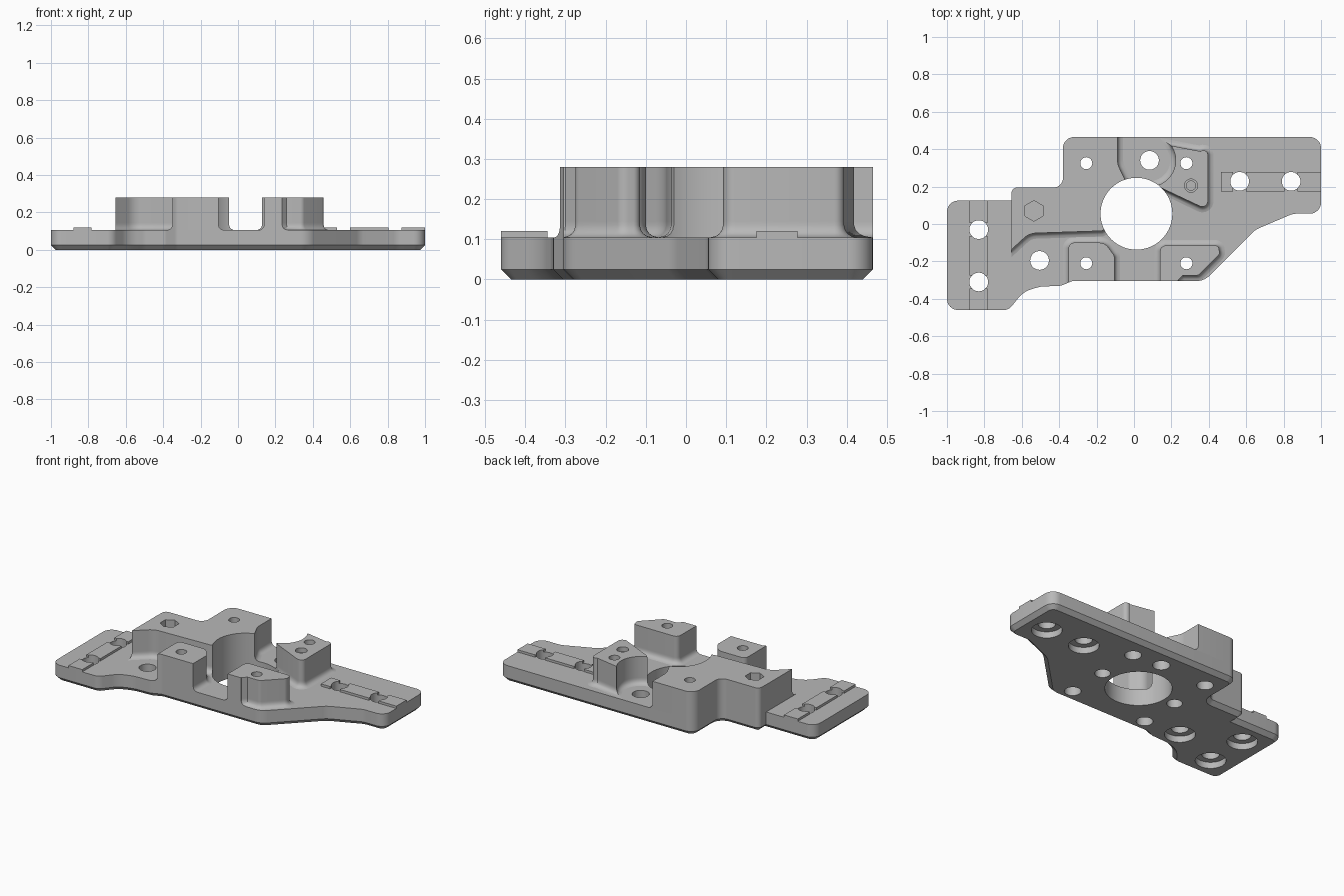
import bpy, bmesh, math
from mathutils import Vector

if "Cube" in bpy.data.objects:
    bpy.data.objects.remove(bpy.data.objects["Cube"], do_unlink=True)

PLATE_TOP, BOSS_TOP, RAIL_TOP = 0.105, 0.28, 0.12

metal = bpy.data.materials.new("plain_grey")
metal.use_nodes = True
GREY = (0.48, 0.48, 0.48, 1)
metal.diffuse_color = GREY
metal.node_tree.nodes["Principled BSDF"].inputs["Base Color"].default_value = GREY


def rounded(corners, steps=8):
    """Turn (x, y, radius) corners into an outline with arcs."""
    out = []
    for i, (x, y, r) in enumerate(corners):
        p = Vector((x, y))
        if r == 0:
            out.append(p)
            continue
        a = (Vector(corners[i - 1][:2]) - p).normalized()
        b = (Vector(corners[(i + 1) % len(corners)][:2]) - p).normalized()
        half = a.angle(b) / 2
        centre = p + (a + b).normalized() * r / math.sin(half)
        t = r / math.tan(half)
        va, vb = p + a * t - centre, p + b * t - centre
        start = math.atan2(va.y, va.x)
        sweep = math.atan2(va.x * vb.y - va.y * vb.x, va.dot(vb))
        for k in range(steps + 1):
            ang = start + sweep * k / steps
            out.append(centre + Vector((math.cos(ang), math.sin(ang))) * r)
    return out


def arc(x, y, r, start, end, n):
    angles = [math.radians(start + (end - start) * k / n) for k in range(n + 1)]
    return [Vector((x + r * math.cos(a), y + r * math.sin(a))) for a in angles]


def grow(outline, d):
    """Offset a counter-clockwise outline outwards by d."""
    out = []
    for i, p in enumerate(outline):
        e1 = (p - outline[i - 1]).normalized()
        e2 = (outline[(i + 1) % len(outline)] - p).normalized()
        n1, n2 = Vector((e1.y, -e1.x)), Vector((e2.y, -e2.x))
        out.append(p + (n1 + n2) * d / max(1 + n1.dot(n2), 0.3))
    return out


def add_prism(bm, outline, layers):
    """Stack copies of the outline at (height, offset) layers."""
    rings = [[bm.verts.new((p.x, p.y, z)) for p in grow(outline, d)] for z, d in layers]
    n = len(outline)
    for low, high in zip(rings, rings[1:]):
        for i in range(n):
            j = (i + 1) % n
            bm.faces.new((low[i], low[j], high[j], high[i]))
    bm.faces.new(rings[0][::-1])
    bm.faces.new(rings[-1])


def make(name, prisms):
    bm = bmesh.new()
    for outline, layers in prisms:
        add_prism(bm, outline, layers)
    bmesh.ops.recalc_face_normals(bm, faces=bm.faces)
    mesh = bpy.data.meshes.new(name)
    bm.to_mesh(mesh)
    bm.free()
    mesh.materials.append(metal)
    ob = bpy.data.objects.new(name, mesh)
    bpy.context.collection.objects.link(ob)
    return ob


def activate(ob):
    bpy.ops.object.select_all(action="DESELECT")
    ob.select_set(True)
    bpy.context.view_layer.objects.active = ob


def combine(ob, tool, operation):
    activate(ob)
    mod = ob.modifiers.new("cut", "BOOLEAN")
    mod.operation, mod.solver, mod.object = operation, "EXACT", tool
    bpy.ops.object.modifier_apply(modifier=mod.name)


def box(x0, x1, y0, y1):
    return [Vector(p) for p in ((x0, y0), (x1, y0), (x1, y1), (x0, y1))]


# Base plate with a chamfered lower rim
plate_outline = rounded([
    (-1, -.46, .06), (-.67, -.46, .06), (-.59, -.36, .15), (-.5, -.335, .1),
    (-.39, -.33, .05), (-.33, -.305, .05), (.375, -.305, .1), (.65, -.03, .12),
    (.85, .055, .1), (1, .055, .06), (1, .465, .06), (-.38, .465, .06),
    (-.38, .195, .05), (-.655, .195, .03), (-.655, .125, 0), (-1, .125, .06)])
plate = make("base_plate", [(plate_outline, [(0, -.025), (.025, 0), (PLATE_TOP, 0)])])

# Bosses with a filleted foot, drawn oversize and trimmed to the plate edge
FOOT = [(PLATE_TOP, .03), (.108, .018), (.114, .009), (.123, .003),
        (.135, 0), (.145, 0), (BOSS_TOP, 0)]
boss_outlines = {
    "back_right_boss": rounded([
        (-.9, -.36, 0), (-.56, -.05, .1), (-.172, -.037, 0), (.013, .055, 0),
        (-.03, .2, 0), (-.088, .32, .1), (-.088, .7, 0), (-.9, .7, 0)]),
    "back_left_boss": rounded([(.119, .205, 0), (.395, .075, .03), (.395, .42, .025)])
    + arc(.083, .34, .14, 34, -70, 14),
    "front_right_boss": rounded([
        (-.35, -.5, 0), (-.105, -.5, 0), (-.105, -.17, .03),
        (-.155, -.10, .06), (-.35, -.10, .03)]),
    "front_left_boss": rounded([
        (.14, -.5, 0), (.235, -.5, 0), (.235, -.3, 0), (.26, -.275, 0),
        (.345, -.275, .03), (.46, -.16, .03), (.45, -.115, .02), (.14, -.115, .03)]),
}
bosses = [make(name, [(line, FOOT)]) for name, line in boss_outlines.items()]
trim = make("edge_trim", [(plate_outline, [(.05, 0), (.4, 0)])])
side_trim = make("side_trim", [(box(-1.2, -.656, -.6, .14), [(.05, 0), (.4, 0)])])
for boss in bosses:
    combine(boss, trim, "INTERSECT")
combine(bosses[0], side_trim, "DIFFERENCE")

# Locating rails, split by a gap at each bolt hole
RAIL = [(PLATE_TOP, 0), (RAIL_TOP, 0)]
left_rail = make("left_rail", [(box(a, b, .175, .278), RAIL)
                               for a, b in ((.465, .53), (.60, .805), (.875, 1))])
right_rail = make("right_rail", [(box(-.88, -.782, a, b), RAIL)
                                 for a, b in ((-.46, -.345), (-.275, -.065), (.005, .125))])

# Hole cutters: centre bore, bolt holes, screw holes and blind pockets
def hole(x, y, r, layers, sides=32):
    return arc(x, y, r, 90, 450 - 360 / sides, sides - 1), layers

cuts = [hole(.013, .055, .192, [(-.1, 0), (.5, 0)], 64),
        hole(.083, .34, .05, [(-.1, 0), (.5, 0)]),
        hole(-.535, .07, .055, [(.17, 0), (.5, 0)], 6),
        hole(.305, .205, .035, [(.19, -.01), (.25, -.01), (.25, 0), (.5, 0)])]
for x, y in ((.565, .228), (.84, .228), (-.83, -.03), (-.83, -.31), (-.505, -.195)):
    cuts.append(hole(x, y, .05, [(-.1, .038), (.04, .038), (.04, 0), (.5, 0)]))
for x, y in ((-.255, .325), (.28, .325), (-.255, -.21), (.28, -.21)):
    cuts.append(hole(x, y, .032, [(-.1, .016), (.07, .016), (.07, 0), (.5, 0)]))
for x in (-.255, .28):
    cuts.append(hole(x, .055, .045, [(-.1, 0), (.075, 0)]))
cutter = make("hole_cutter", cuts)

parts = [plate, left_rail, right_rail] + bosses
for part in parts:
    combine(part, cutter, "DIFFERENCE")
    activate(part)
    bpy.ops.object.shade_smooth_by_angle(angle=math.radians(30))

for helper in (trim, side_trim, cutter):
    bpy.data.objects.remove(helper, do_unlink=True)
